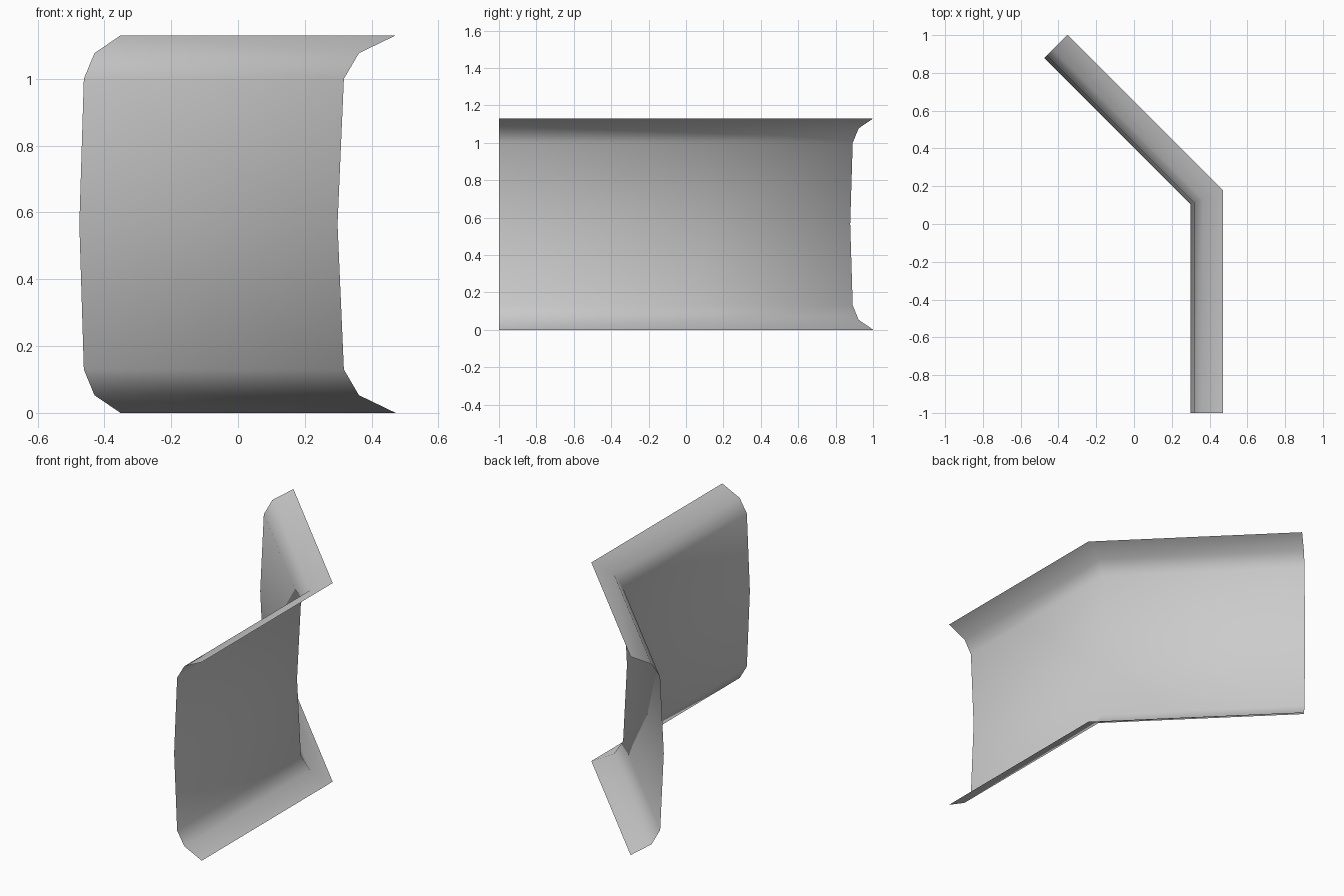
import bpy
import bmesh
from mathutils import Vector

cube = bpy.data.objects.get("Cube")
if cube:
    bpy.data.objects.remove(cube, do_unlink=True)

HEIGHT = 1.13

# Cross-section: depth outward from the hollow middle, and height; mirrored top to bottom
lower = [(0.174, 0.0), (0.064, 0.053), (0.019, 0.13)]
profile = lower + [(0.0, HEIGHT / 2)] + [(d, HEIGHT - z) for d, z in reversed(lower)]

# Plan path: start, mitred 45 degree corner, end; each with its outward direction
path = [
    (Vector((0.298, -1.0)), Vector((1.0, 0.0))),
    (Vector((0.298, 0.105)), Vector((1.0, 0.414))),
    (Vector((-0.475, 0.878)), Vector((0.707, 0.707))),
]

# Sweep the profile along the path as an open sheet
bm = bmesh.new()
rows = []
for point, outward in path:
    row = []
    for depth, z in profile:
        p = point + outward * depth
        row.append(bm.verts.new((p.x, p.y, z)))
    rows.append(row)
for a, b in zip(rows, rows[1:]):
    for i in range(len(profile) - 1):
        face = bm.faces.new((a[i], a[i + 1], b[i + 1], b[i]))
        face.smooth = True

mesh = bpy.data.meshes.new("corner_panel")
bm.to_mesh(mesh)
bm.free()
panel = bpy.data.objects.new("corner_panel", mesh)
bpy.context.collection.objects.link(panel)

# Plain grey finish
grey = bpy.data.materials.new("light_grey")
grey.use_nodes = True
colour = (0.6, 0.6, 0.6, 1.0)
grey.diffuse_color = colour
grey.node_tree.nodes["Principled BSDF"].inputs["Base Color"].default_value = colour
mesh.materials.append(grey)
